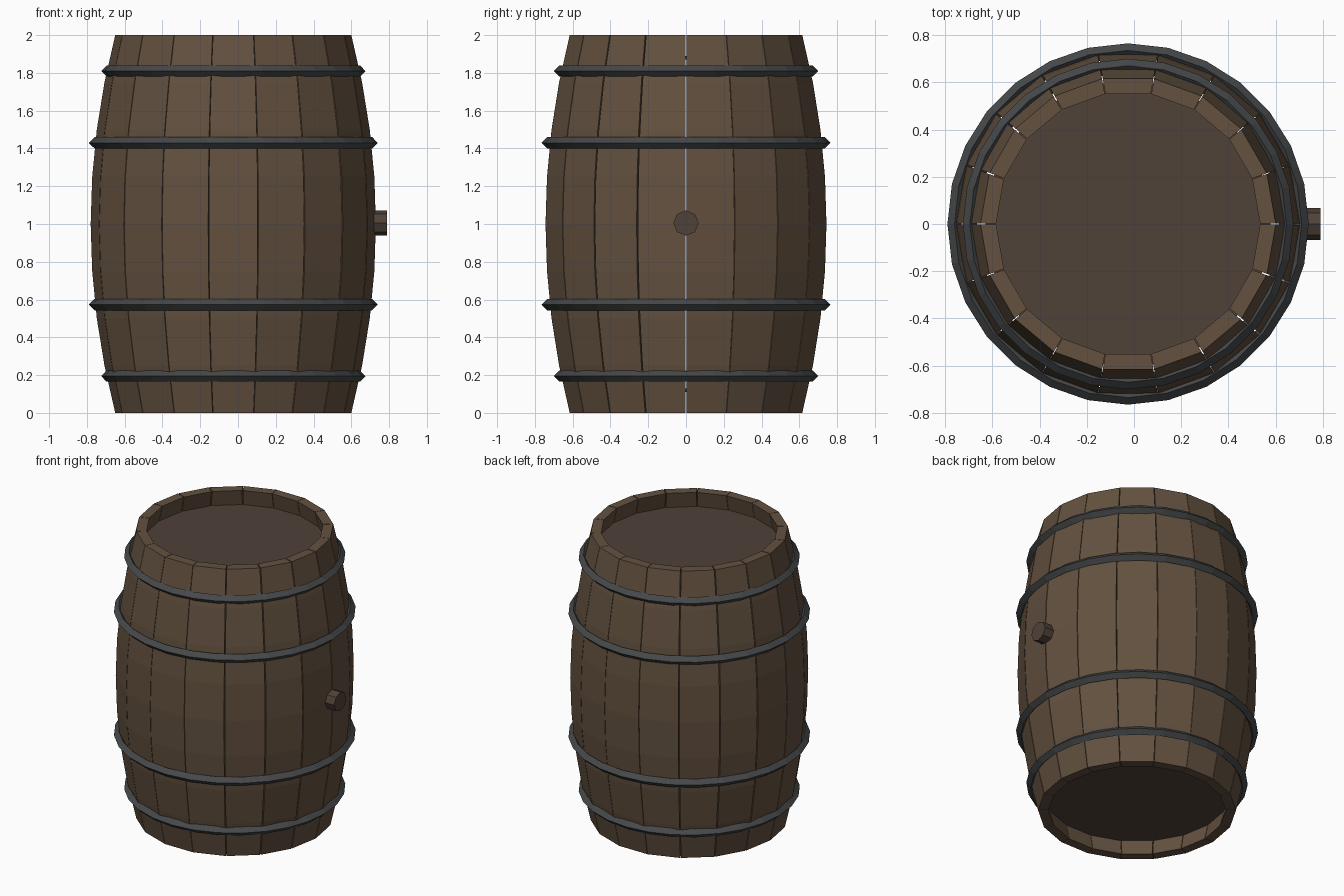
import bpy, bmesh, random
from math import sin, cos, pi, radians

if "Cube" in bpy.data.objects:
    bpy.data.objects.remove(bpy.data.objects["Cube"])

random.seed(4)
CX = -0.025          # barrel axis; the bung extends the right side
STAVES = 18
THICK = 0.066


def material(name, rgb):
    m = bpy.data.materials.new(name)
    m.diffuse_color = (*rgb, 1)
    m.use_nodes = True
    m.node_tree.nodes["Principled BSDF"].inputs["Base Color"].default_value = m.diffuse_color
    return m


wood = material("stave_wood", (0.125, 0.082, 0.05))
dark_wood = material("lid_wood", (0.078, 0.054, 0.04))
iron = material("hoop_iron", (0.06, 0.064, 0.066))


def make(name, verts, faces, mat):
    mesh = bpy.data.meshes.new(name)
    mesh.from_pydata(verts, [], faces)
    bm = bmesh.new()
    bm.from_mesh(mesh)
    bmesh.ops.recalc_face_normals(bm, faces=bm.faces)
    bm.to_mesh(mesh)
    bm.free()
    mesh.materials.append(mat)
    ob = bpy.data.objects.new(name, mesh)
    bpy.context.collection.objects.link(ob)
    return ob


def polar(r, a, z):
    return (CX + r * cos(a), r * sin(a), z)


def radius(z):
    return 0.755 - 0.13 * abs(z - 1) ** 2


# Staves: curved planks with a flat outer face and hairline gaps
levels = [i * 0.25 for i in range(9)]
for s in range(STAVES):
    gap = radians(random.uniform(0.1, 0.3))
    a0 = 2 * pi * s / STAVES + gap
    a1 = 2 * pi * (s + 1) / STAVES - gap
    verts, faces = [], []
    for z in levels:
        r = radius(z)
        verts += [polar(r, a0, z), polar(r, a1, z),
                  polar(r - THICK, a1, z), polar(r - THICK, a0, z)]
    for i in range(len(levels) - 1):
        for k in range(4):
            n = (k + 1) % 4
            faces.append((4 * i + k, 4 * i + n, 4 * i + 4 + n, 4 * i + 4 + k))
    top = 4 * (len(levels) - 1)
    faces += [(0, 1, 2, 3), (top, top + 1, top + 2, top + 3)]
    make(f"stave_{s + 1}", verts, faces, wood)

# Hoops: rings with a diamond cross-section
HOOP_SIDES, HALF = 28, 0.03
for i, (z, r) in enumerate([(0.195, 0.67), (0.573, 0.735),
                            (1.43, 0.735), (1.81, 0.67)]):
    verts, faces = [], []
    for s in range(HOOP_SIDES):
        a = 2 * pi * s / HOOP_SIDES
        verts += [polar(r + HALF * cos(k * pi / 2), a, z + HALF * sin(k * pi / 2))
                  for k in range(4)]
        t = (s + 1) % HOOP_SIDES
        for k in range(4):
            n = (k + 1) % 4
            faces.append((4 * s + k, 4 * t + k, 4 * t + n, 4 * s + n))
    make(f"hoop_{i + 1}", verts, faces, iron)

# Recessed lid and base
for name, z in (("lid", 1.88), ("base", 0.12)):
    r = radius(z) - THICK + 0.015
    ring = [2 * pi * s / STAVES for s in range(STAVES)]
    verts = [polar(r, a, z + d) for d in (-0.01, 0.01) for a in ring]
    n = STAVES
    faces = [tuple(range(n)), tuple(range(n, 2 * n))]
    faces += [(s, (s + 1) % n, n + (s + 1) % n, n + s) for s in range(n)]
    make(name, verts, faces, dark_wood)

# Bung in the right side
bpy.ops.mesh.primitive_cylinder_add(vertices=8, radius=0.067, depth=0.13,
                                    location=(0.725, 0, 1.005),
                                    rotation=(0, pi / 2, 0))
bung = bpy.context.object
bung.name = "bung"
bung.data.materials.append(dark_wood)
